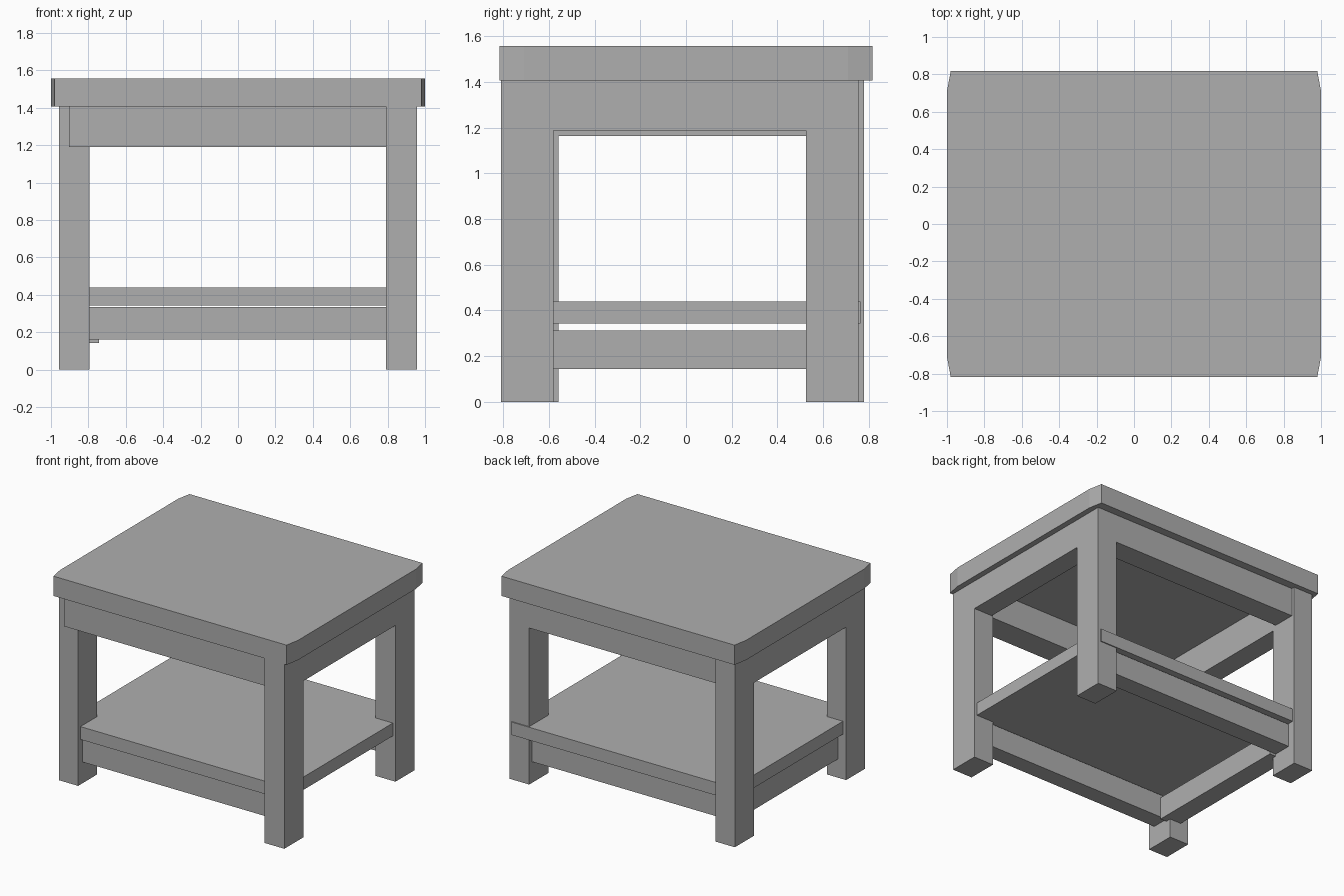
import bpy, bmesh

if "Cube" in bpy.data.objects:
    bpy.data.objects.remove(bpy.data.objects["Cube"])

# Darker grey shared by every part
grey = bpy.data.materials.new("dark_grey")
grey.diffuse_color = (0.43, 0.43, 0.43, 1)
grey.use_nodes = True
grey.node_tree.nodes["Principled BSDF"].inputs["Base Color"].default_value = grey.diffuse_color


def add(name, bm):
    """Turn a bmesh into a grey object."""
    me = bpy.data.meshes.new(name)
    bm.to_mesh(me)
    bm.free()
    me.materials.append(grey)
    ob = bpy.data.objects.new(name, me)
    bpy.context.collection.objects.link(ob)
    return ob


def box(name, x, y, z):
    """Axis-aligned box from (min, max) ranges."""
    bm = bmesh.new()
    bmesh.ops.create_cube(bm, size=1)
    for v in bm.verts:
        v.co = [(r[0] + r[1]) / 2 + c * (r[1] - r[0]) for r, c in zip((x, y, z), v.co)]
    return add(name, bm)


def slab(name, outline, z0, z1):
    """Flat outline extruded upward."""
    bm = bmesh.new()
    face = bm.faces.new([bm.verts.new((x, y, z0)) for x, y in outline])
    ext = bmesh.ops.extrude_face_region(bm, geom=[face], use_keep_orig=True)
    for v in ext["geom"]:
        if isinstance(v, bmesh.types.BMVert):
            v.co.z = z1
    bmesh.ops.recalc_face_normals(bm, faces=bm.faces)
    return add(name, bm)


# Tabletop with clipped corners
quarter = [(1.0, 0.71), (0.98, 0.817)]
outline = (quarter + [(-x, y) for x, y in reversed(quarter)]
           + [(-x, -y) for x, y in quarter] + [(x, -y) for x, y in reversed(quarter)])
slab("tabletop", outline, 1.407, 1.557)

# Legs: the left pair sits slightly further back
RIGHT, LEFT = (0.79, 0.957), (-0.957, -0.795)
for name, x, y in (("front_right_leg", RIGHT, (-0.81, -0.58)),
                   ("back_right_leg", RIGHT, (0.525, 0.755)),
                   ("front_left_leg", LEFT, (-0.785, -0.557)),
                   ("back_left_leg", LEFT, (0.55, 0.78))):
    box(name, x, y, (0, 1.407))

# Apron rails beneath the top
box("front_apron", (-0.903, 0.80), (-0.80, -0.60), (1.19, 1.407))
box("back_apron", (-0.80, 0.80), (0.58, 0.755), (1.19, 1.407))
box("right_apron", (0.80, 0.957), (-0.60, 0.55), (1.188, 1.407))
box("left_apron", (-0.957, -0.80), (-0.60, 0.58), (1.163, 1.407))

# Lower shelf and the three rails just beneath it
box("shelf", (-0.93, 0.935), (-0.757, 0.763), (0.342, 0.44))
box("front_lower_rail", (-0.80, 0.80), (-0.73, -0.60), (0.16, 0.336))
box("back_lower_rail", (-0.80, 0.80), (0.58, 0.72), (0.16, 0.336))
box("left_lower_rail", (-0.89, -0.743), (-0.60, 0.58), (0.143, 0.313))
